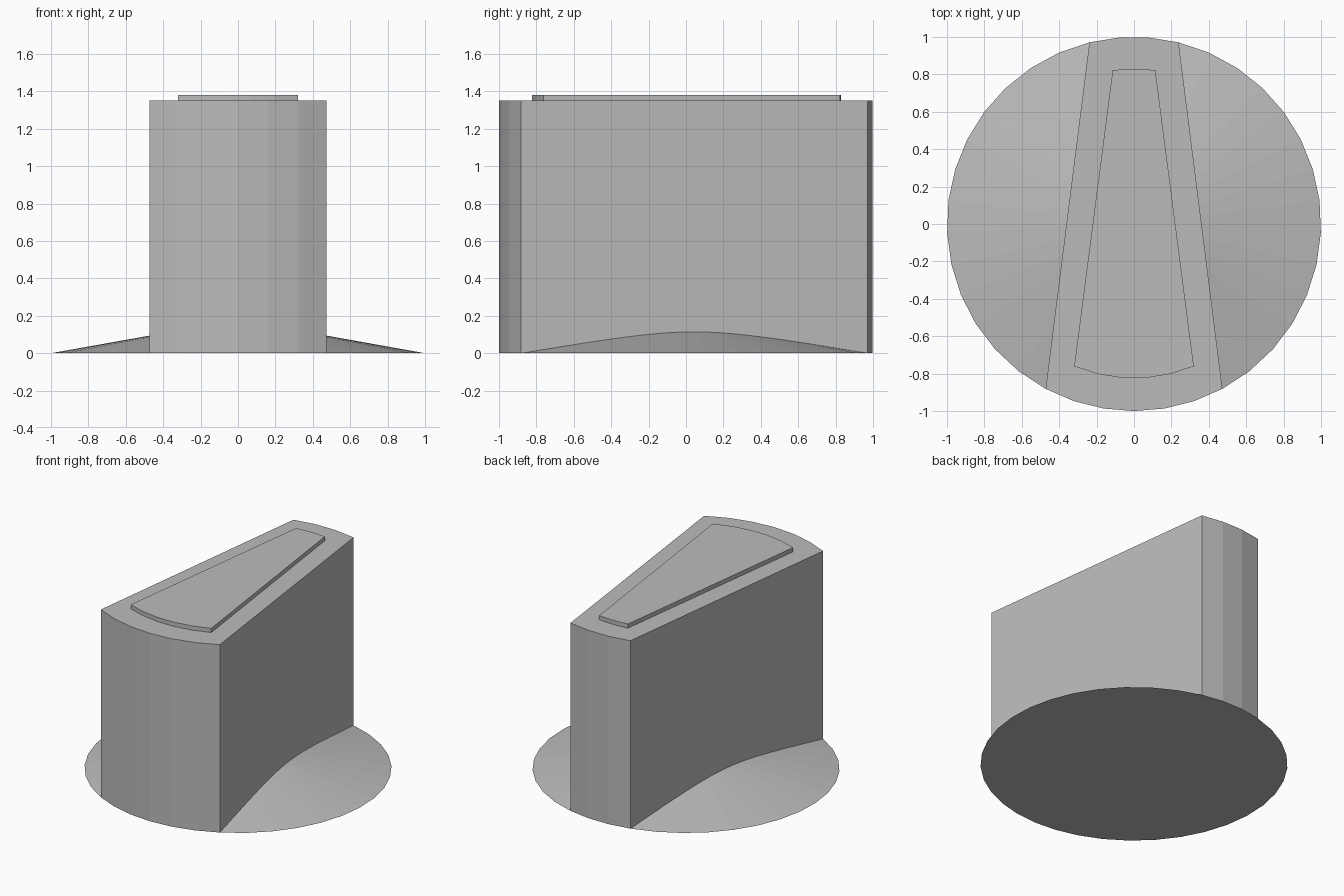
import bpy
import bmesh
from math import sin, cos, radians

cube = bpy.data.objects.get("Cube")
if cube:
    bpy.data.objects.remove(cube, do_unlink=True)

# Single plain grey
grey = bpy.data.materials.new("plain_grey")
grey.use_nodes = True
colour = (0.5, 0.5, 0.5, 1)
grey.diffuse_color = colour
grey.node_tree.nodes["Principled BSDF"].inputs["Base Color"].default_value = colour


def arc(radius, start, end, steps):
    """Points on a circle; angles in degrees, counter-clockwise from the front."""
    angles = [radians(start + (end - start) * i / steps) for i in range(steps + 1)]
    return [(radius * sin(a), -radius * cos(a)) for a in angles]


def finish(name, bm):
    bmesh.ops.recalc_face_normals(bm, faces=bm.faces)
    mesh = bpy.data.meshes.new(name)
    bm.to_mesh(mesh)
    bm.free()
    mesh.materials.append(grey)
    obj = bpy.data.objects.new(name, mesh)
    bpy.context.collection.objects.link(obj)


def prism(name, outline, bottom, top):
    """Upright walls with a cap; the underside rests on the part below."""
    bm = bmesh.new()
    low = [bm.verts.new((x, y, bottom)) for x, y in outline]
    high = [bm.verts.new((x, y, top)) for x, y in outline]
    bm.faces.new(high)
    for i in range(len(outline)):
        j = (i + 1) % len(outline)
        bm.faces.new((low[i], low[j], high[j], high[i]))
    finish(name, bm)


FRONT, BACK = 28.2, 13.8      # half angles of the grip's curved ends
GRIP_TOP = 1.35
front_arc = arc(1, -FRONT, FRONT, 6)
back_arc = arc(1, 180 - BACK, 180 + BACK, 3)

# Shallow cone skirt whose rim matches the grip's curved ends
rim = (front_arc + arc(1, FRONT, 180 - BACK, 14)[1:-1]
       + back_arc + arc(1, 180 + BACK, 360 - FRONT, 14)[1:-1])
bm = bmesh.new()
ring = [bm.verts.new((x, y, 0)) for x, y in rim]
apex = bm.verts.new((0, 0, 0.178))
bm.faces.new(ring[::-1])
for i, v in enumerate(ring):
    bm.faces.new((v, ring[(i + 1) % len(ring)], apex))
finish("base_skirt", bm)

# Tapered grip
prism("tapered_grip", front_arc + back_arc, 0, GRIP_TOP)

# Raised plate on the grip
plate = arc(0.825, -22.8, 22.8, 5) + arc(0.83, 180 - 7.9, 180 + 7.9, 3)
prism("top_plate", plate, GRIP_TOP, 1.38)
